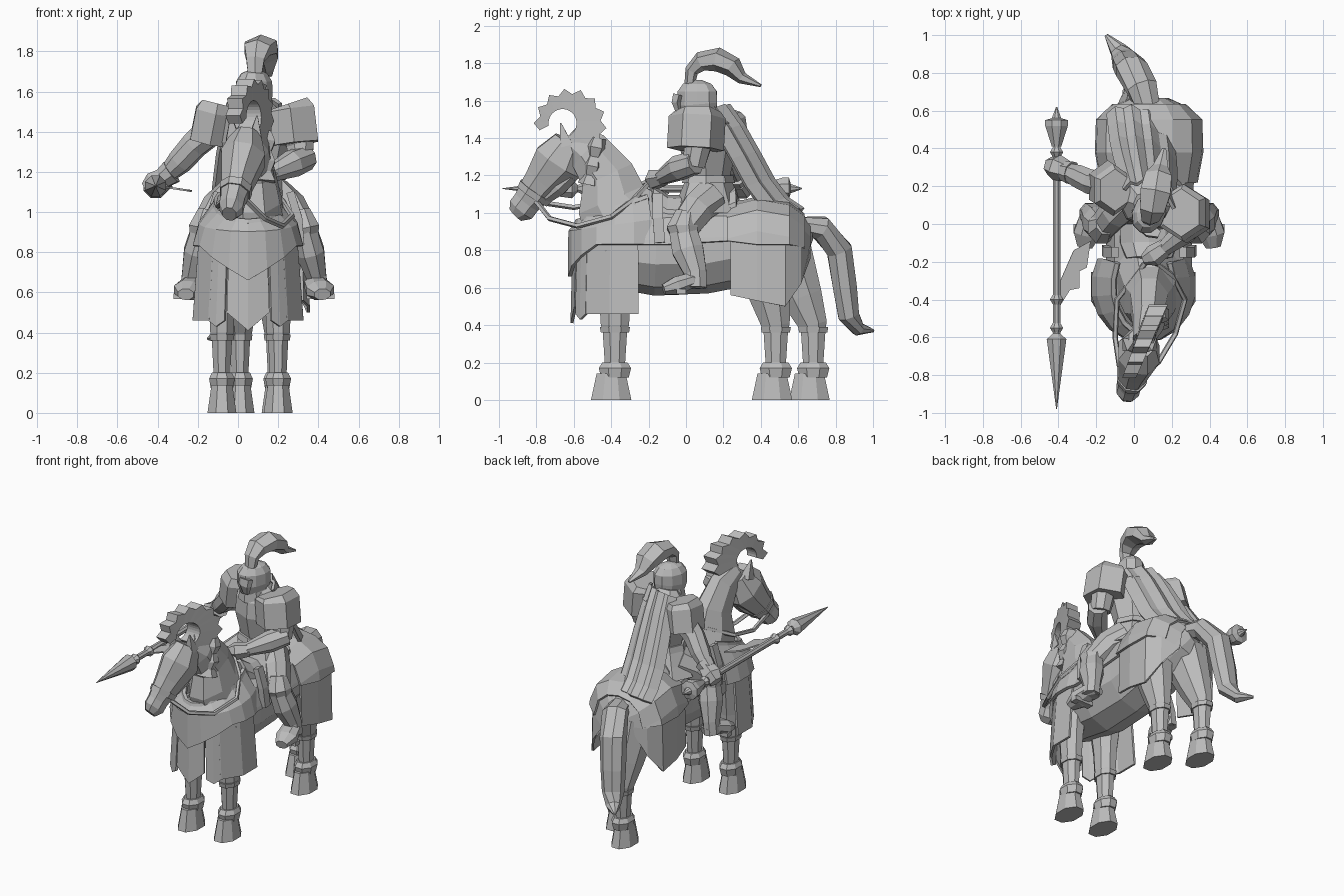
import bpy
import bmesh
from math import sin, cos, pi, radians
from mathutils import Vector

default_cube = bpy.data.objects.get("Cube")
if default_cube:
    bpy.data.objects.remove(default_cube, do_unlink=True)

# One plain grey for everything
grey = (.5, .5, .5, 1)
stone = bpy.data.materials.new("plain_grey")
stone.use_nodes = True
stone.diffuse_color = grey
stone.node_tree.nodes["Principled BSDF"].inputs["Base Color"].default_value = grey

ACROSS = Vector((1, 0, 0))
UPWARD = Vector((0, 0, 1))
SHOULDERS = Vector((.9, -.4, 0)).normalized()  # rider is twisted toward the spear arm
MIDDLE = .08
SIDES = (("left", 1), ("right", -1))


def add_mesh(name, verts, faces, thickness=0):
    mesh = bpy.data.meshes.new(name)
    mesh.from_pydata([tuple(v) for v in verts], [], faces)
    bm = bmesh.new()
    bm.from_mesh(mesh)
    bmesh.ops.recalc_face_normals(bm, faces=bm.faces)
    bm.to_mesh(mesh)
    bm.free()
    mesh.materials.append(stone)
    obj = bpy.data.objects.new(name, mesh)
    bpy.context.collection.objects.link(obj)
    if thickness:
        shell = obj.modifiers.new("shell", "SOLIDIFY")
        shell.thickness = thickness
        shell.offset = 0


def loft(name, rings):
    """Bridge closed rings of equal size and cap both ends."""
    n = len(rings[0])
    verts = [point for ring in rings for point in ring]
    faces = [(r * n + k, r * n + (k + 1) % n, (r + 1) * n + (k + 1) % n, (r + 1) * n + k)
             for r in range(len(rings) - 1) for k in range(n)]
    faces.append(tuple(range(n)))
    faces.append(tuple(range(len(verts) - n, len(verts))))
    add_mesh(name, verts, faces)


def limb(name, stations, depth=1, sides=8, side=ACROSS):
    """Faceted tube through stations of x, y, z, radius; depth scales it across the side axis."""
    centres = [Vector(station[:3]) for station in stations]
    angles = [(k + .5) * 2 * pi / sides for k in range(sides)]
    rings = []
    for i, station in enumerate(stations):
        tangent = centres[min(i + 1, len(centres) - 1)] - centres[max(i - 1, 0)]
        tangent.normalize()
        u = (side - tangent * side.dot(tangent)).normalized()
        v = tangent.cross(u) * depth
        radius = station[3] / cos(pi / sides)
        rings.append([centres[i] + (u * cos(a) + v * sin(a)) * radius for a in angles])
    loft(name, rings)


def horse_part(name, stations, depth=1, sides=8):
    """Limb along the spine, which swings aside at the head and the tail tip."""
    def spine(y):
        return MIDDLE - .3 * max(0, -y - .5) - .9 * max(0, y - .6) ** 1.5
    limb(name, [(spine(y), y, z, radius) for y, z, radius in stations], depth, sides)


def rider_part(name, stations, depth=1, sides=8):
    limb(name, [(MIDDLE, y, z, radius) for y, z, radius in stations], depth, sides, SHOULDERS)


def cord(name, path, radius):
    limb(name, [tuple(point) + (radius,) for point in path], sides=5, side=UPWARD)


def sheet(name, rows, thickness=.015):
    n = len(rows[0])
    faces = [(r * n + k, r * n + k + 1, (r + 1) * n + k + 1, (r + 1) * n + k)
             for r in range(len(rows) - 1) for k in range(n - 1)]
    add_mesh(name, [point for row in rows for point in row], faces, thickness)


def drape(name, stations, thickness=.015):
    """Cloth over the back: stations of y, half width, top, hem."""
    rows = []
    for y, width, top, hem in stations:
        half = [(width, hem), (width * .97, top - .18), (width * .8, top - .07), (width * .45, top - .015)]
        right = [(MIDDLE - out, y, z) for out, z in half]
        left = [(MIDDLE + out, y, z) for out, z in reversed(half)]
        rows.append(right + [(MIDDLE, y, top)] + left)
    sheet(name, rows, thickness)


# Horse trunk, neck, head and tail
horse_part("horse_body", [(-.57, .88, .08), (-.45, .82, .18), (-.16, .8, .21), (.1, .8, .2), (.3, .84, .2),
                          (.5, .87, .18), (.62, .89, .12), (.66, .9, .05)], 1.1, 10)
horse_part("horse_neck", [(-.3, .92, .17), (-.4, 1.07, .13), (-.42, 1.2, .1), (-.52, 1.33, .08), (-.62, 1.4, .05)], 1.45)
horse_part("horse_head", [(-.62, 1.38, .07), (-.68, 1.27, .11), (-.76, 1.17, .085), (-.85, 1.06, .06), (-.88, 1.02, .06),
                          (-.91, .99, .035)], 1.25)
horse_part("noseband", [(-.8, 1.12, .08), (-.82, 1.09, .075)], 1.25)
horse_part("horse_jaw", [(-.62, 1.21, .05), (-.69, 1.15, .06), (-.78, 1.07, .04)])
horse_part("tail", [(.6, .93, .06), (.72, .92, .08), (.82, .8, .085), (.85, .6, .08), (.87, .45, .07),
                    (.92, .38, .045), (1, .37, .01)], .8)
for word, s in SIDES:
    limb(word + "_horse_ear", [(.03 + s * .055, -.64, 1.36, .035), (.03 + s * .065, -.67, 1.48, .003)], sides=4)

# Crest arching over the head with a toothed rim, and the mane below it
crest = []
for i in range(21):
    a = radians(190 - i * 13)
    reach = .195 if i % 2 else .165
    inner = (-.66 + .075 * cos(a), 1.48 + .075 * sin(a))
    rim = (-.62 + reach * cos(a), 1.47 + reach * sin(a))
    crest.append([(.3 + y * .4 + s * (.035 + .001 * i), y, z)
                  for (y, z), s in ((inner, -1), (rim, -1), (rim, 1), (inner, 1))])
loft("crest", crest)
limb("mane", [(.11, -.47 - .01 * i, 1.4 - .05 * i, .075 if i % 2 else .055) for i in range(6)], .7, 6)


# Horse legs: thigh leaning into the trunk, cuff, fetlock and hoof
def horse_leg(name, x, y, lean, bulk):
    def part(label, profile, depth):
        limb(name + label, [(x, y - lean * max(0, z - .4), z, radius) for z, radius in profile], depth)
    part("", [(.8, .09 * bulk), (.55, .065 * bulk), (.4, .058), (.36, .05), (.2, .042)], 1.3)
    part("_cuff", [(.39, .062), (.36, .058)], 1.3)
    part("_fetlock", [(.2, .05), (.17, .064), (.12, .055)], 1.35)
    limb(name + "_hoof", [(x, y - .02, .14, .052), (x, y - .02, 0, .072)], 1.5)


horse_leg("left_front_leg", .2, -.38, 0, 1)
horse_leg("right_front_leg", -.08, -.38, 0, 1)
horse_leg("left_hind_leg", .19, .48, .2, 1.3)
horse_leg("right_hind_leg", .01, .68, .4, 1.3)


# Barding: collar and hanging panels around the chest
def chest_point(degrees, width, depth, z):
    a = radians(degrees)
    return (.05 + width * sin(a), -.33 - depth * cos(a), z)


collar, bodice, hem_line = [], [], []
for degrees in range(-120, 121, 20):
    front = cos(radians(degrees))
    collar.append(chest_point(degrees, .16, .25, 1.04 - .09 * front))
    bodice.append(chest_point(degrees, .24, .29, .94 - .04 * front))
    hem_line.append(chest_point(degrees, .27, .29, .83 - .17 * max(0, 1 - abs(degrees) / 60)))
sheet("chest_collar", [collar, bodice, hem_line], .02)
cord("collar_rim", collar, .015)


def panel(name, start, end, hem, tip):
    degrees = (start, (start + end) / 2, end)
    upper = [chest_point(d, .25, .27, .84) for d in degrees]
    lower = [chest_point(d, .28, .28, z) for d, z in zip(degrees, (hem, tip, hem))]
    sheet(name, [upper, lower])


panel("front_panel", -22, 22, .5, .41)
for word, s in SIDES:
    panel(word + "_corner_panel", s * 24, s * 44, .46, .43)
    panel(word + "_side_panel", s * 42, s * 106, .46, .46)

# Rump cloth, its trim, saddle cloth and saddle
drape("rump_cloth", [(.24, .24, 1.03, .56), (.38, .27, 1.07, .53), (.53, .27, 1.05, .5), (.61, .21, .99, .62), (.66, .1, .94, .82)])
drape("rump_trim", [(.22, .25, 1.04, .85), (.38, .28, 1.08, .83), (.55, .275, 1.05, .83), (.63, .19, .99, .82)])
drape("saddle_cloth", [(-.25, .22, 1.03, .83), (-.1, .22, 1.04, .83), (.24, .23, 1.05, .85)])
drape("saddle", [(-.18, .13, 1.13, .99), (-.1, .17, 1.08, .9), (.15, .18, 1.07, .92), (.27, .15, 1.12, .98)], .035)
for word, s in SIDES:
    limb(word + "_girth_strap", [(MIDDLE + s * .18, -.15, 1.1, .02), (MIDDLE + s * .22, -.15, .97, .02),
                                 (MIDDLE + s * .23, -.14, .84, .02)], 1.4, 4)

# Reins from the bit to the rein hand
rein_hand = (.08, -.18, 1.18)
cord("left_rein", [(.04, -.8, 1.06), (.13, -.73, .97), (.22, -.58, .93), (.27, -.4, .98), (.2, -.27, 1.08), rein_hand], .012)
cord("right_rein", [(-.07, -.8, 1.06), (-.1, -.6, 1.03), (-.09, -.4, 1.07), rein_hand], .012)

# Rider torso, belt and skirt
rider_part("torso", [(.13, 1.08, .14), (.12, 1.2, .13), (.12, 1.35, .17), (.12, 1.47, .16), (.1, 1.55, .08)], .8)
rider_part("belt", [(.12, 1.16, .15), (.12, 1.2, .14)], .85)
rider_part("armour_skirt", [(.12, 1.17, .14), (.12, 1.08, .18), (.12, 1, .22)], .8)

# Helmet, visor and plume
rider_part("neck_guard", [(.08, 1.47, .09), (.07, 1.55, .075)], 1.2)
rider_part("helmet", [(.07, 1.53, .075), (.06, 1.58, .085), (.06, 1.65, .083), (.06, 1.69, .06), (.06, 1.71, .02)], 1.3, 10)
rider_part("visor", [(-.03, 1.53, .03), (-.04, 1.59, .055), (-.03, 1.63, .06)], .5, 6)
plume = [(.02, 1.69, .035), (.03, 1.76, .045), (.08, 1.81, .065), (.17, 1.82, .08), (.25, 1.78, .07), (.3, 1.72, .04), (.4, 1.68, .01)]
limb("plume", [(MIDDLE + .2 * y, y, z, radius) for y, z, radius in plume], .7, 6)

# Shoulder plates, arms and hands
limb("left_shoulder_plate", [(.25, .06, 1.54, .1), (.26, .06, 1.51, .12), (.28, .05, 1.34, .12)], 1.1, 6)
limb("right_shoulder_plate", [(-.1, .18, 1.54, .08), (-.11, .18, 1.5, .1), (-.14, .2, 1.35, .1)], 1.2, 6)
limb("left_upper_arm", [(.26, .05, 1.45, .07), (.31, .06, 1.34, .07), (.31, .04, 1.25, .06)])
limb("left_forearm", [(.34, .05, 1.27, .06), (.27, -.04, 1.24, .065), (.16, -.13, 1.19, .04)], side=UPWARD)
limb("left_hand", [(.17, -.12, 1.19, .04), (.1, -.17, 1.18, .05), (.05, -.19, 1.17, .025)], sides=6, side=UPWARD)
limb("right_arm", [(-.12, .2, 1.42, .075), (-.22, .22, 1.33, .065), (-.29, .25, 1.25, .06), (-.36, .28, 1.18, .04)], side=UPWARD)
limb("right_cuff", [(-.33, .27, 1.2, .06), (-.37, .28, 1.17, .05)], side=UPWARD)
limb("right_hand", [(-.36, .28, 1.17, .05), (-.41, .3, 1.14, .06), (-.45, .31, 1.11, .04)], sides=6, side=UPWARD)

# Rider legs and stirrups
for word, s in SIDES:
    def leg_part(label, stations, depth=1, sides=8):
        limb(word + label, [(MIDDLE + s * out, y, z, radius) for out, y, z, radius in stations], depth, sides)
    leg_part("_thigh", [(.1, .13, 1.08, .09), (.18, .06, 1.02, .08), (.24, -.01, .92, .07)], 1.1)
    leg_part("_knee_plate", [(.23, 0, 1, .05), (.25, -.02, .92, .075), (.26, 0, .86, .06)], 1.1)
    leg_part("_shin", [(.25, -.02, .92, .06), (.28, .01, .8, .07), (.31, .05, .68, .05), (.32, .05, .6, .05)], 1.2)
    leg_part("_foot", [(.3, .1, .62, .04), (.31, .03, .64, .06), (.33, -.05, .61, .07), (.34, -.12, .59, .04)], .7)
    leg_part("_stirrup", [(.33, -.05, .58, .07), (.33, 0, .58, .07)], .2, 4)

# Cape with folds, trailing over the rump
cape = []
for i in range(6):
    t = i / 5
    spread = .13 + .04 * min(1, 2 * t)
    row = []
    for k in range(-4, 5):
        u = k / 4
        fold = .02 * (k % 2)
        y = .2 + .4 * t - .05 * u - .07 * u * u + fold
        z = 1.57 - .56 * t - .05 * sin(pi * t) + .03 * sin(2 * pi * t) - .03 * u * u + fold / 2
        row.append((MIDDLE - .05 * t + spread * u, y, z))
    cape.append(row)
sheet("cape", cape, .02)


# Spear with head, knots, pommel and side blade
def spear_part(name, profile):
    limb(name, [(-.41, y, 1.13, radius) for y, radius in profile])


spear_part("spear_shaft", [(-.62, .02), (.55, .02)])
spear_part("spear_head", [(-.98, .002), (-.61, .052), (-.58, .02)])
spear_part("spear_pommel", [(.41, .025), (.52, .06), (.55, .06), (.56, .025), (.62, .003)])
for y in (-.55, -.4, .38):
    spear_part("spear_knot", [(y - .025, .02), (y, .035), (y + .025, .02)])
outline = [(-.39, -.43), (-.34, -.35), (-.29, -.34), (-.29, -.25), (-.25, -.23), (-.23, -.09), (-.32, -.14), (-.39, -.3)]
add_mesh("spear_side_blade", [(x, y, 1.07 - x * .15) for x, y in outline], [tuple(range(len(outline)))], .01)
